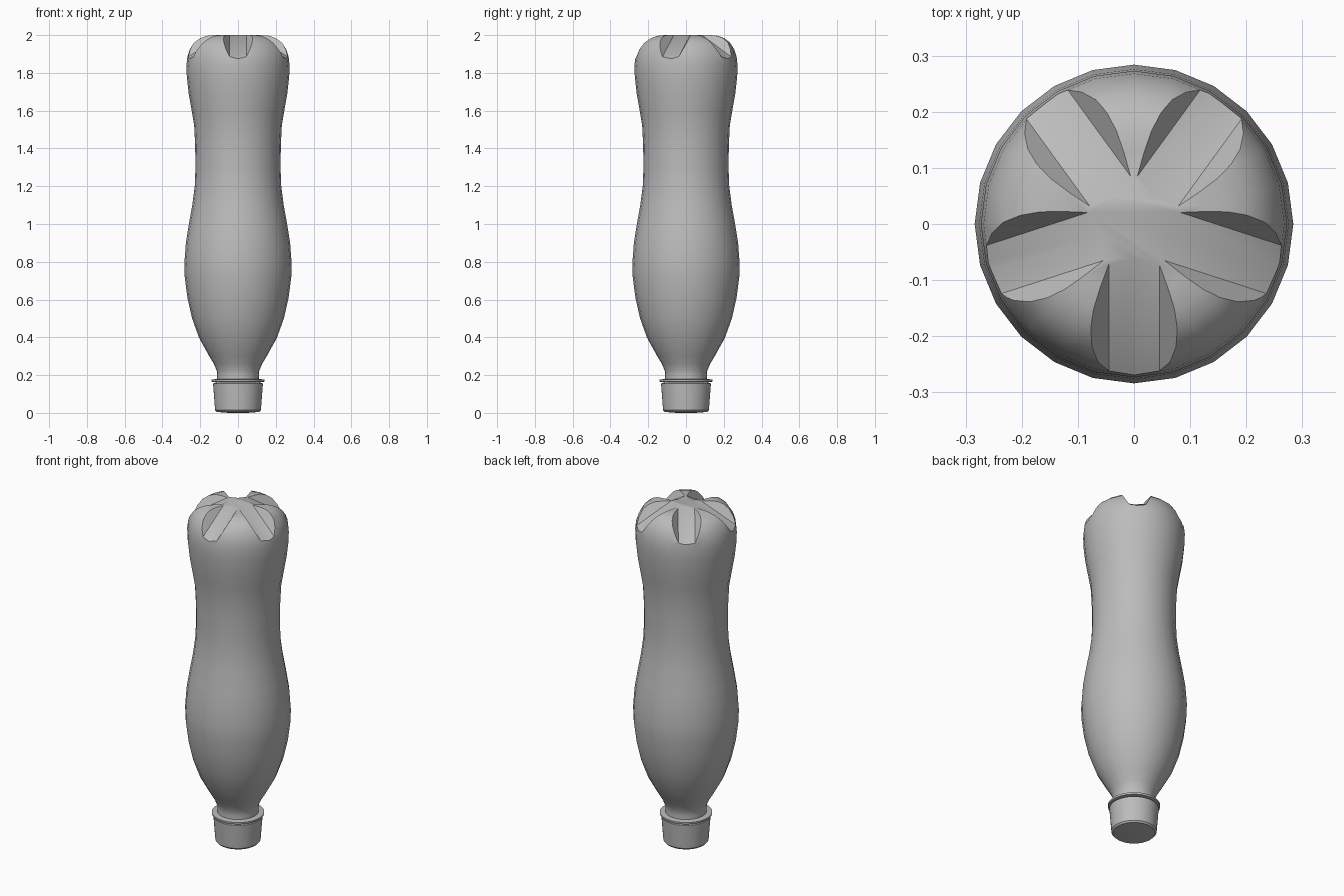
import bpy, bmesh
from math import sin, cos, pi, radians
from mathutils import Vector

if "Cube" in bpy.data.objects:
    bpy.data.objects.remove(bpy.data.objects["Cube"])

grey = bpy.data.materials.new("plain grey")
grey.use_nodes = True
grey.diffuse_color = (0.5, 0.5, 0.5, 1)
grey.node_tree.nodes["Principled BSDF"].inputs["Base Color"].default_value = (0.5, 0.5, 0.5, 1)


def finish(bm, name):
    bmesh.ops.recalc_face_normals(bm, faces=bm.faces)
    mesh = bpy.data.meshes.new(name)
    bm.to_mesh(mesh)
    bm.free()
    mesh.materials.append(grey)
    obj = bpy.data.objects.new(name, mesh)
    bpy.context.collection.objects.link(obj)
    return obj


def select(obj):
    bpy.ops.object.select_all(action='DESELECT')
    obj.select_set(True)
    bpy.context.view_layer.objects.active = obj


def smooth(obj, angle=32):
    select(obj)
    bpy.ops.object.shade_smooth_by_angle(angle=radians(angle))


def lathe(name, profile, sides):
    """Closed solid turned around z from (radius, height) points."""
    bm = bmesh.new()
    rings = [[bm.verts.new((r * cos(2 * pi * i / sides), r * sin(2 * pi * i / sides), z))
              for i in range(sides)] for r, z in profile]
    for a, b in zip(rings, rings[1:]):
        for i in range(sides):
            j = (i + 1) % sides
            bm.faces.new((a[i], a[j], b[j], b[i]))
    bm.faces.new(rings[0])
    bm.faces.new(rings[-1])
    return finish(bm, name)


# Bottle body, standing on its cap
body = lathe("bottle_body", [
    (.112, .17), (.11, .2), (.113, .225), (.128, .26), (.155, .305), (.205, .395),
    (.243, .5), (.268, .61), (.282, .72), (.284, .79), (.276, .9), (.26, 1.0),
    (.242, 1.1), (.229, 1.2), (.225, 1.3), (.227, 1.42), (.232, 1.52), (.245, 1.6),
    (.261, 1.69), (.271, 1.78), (.273, 1.84), (.268, 1.885), (.255, 1.925),
    (.233, 1.96), (.204, 1.983), (.17, 1.996), (.13, 2.0)], 24)

# Five sloping grooves cut into the base
section = [(-.16, .16), (-.045, 0), (0, -.006), (.045, 0), (.16, .16)]
tilt = radians(31)
for k in range(5):
    a = radians(-90 + 72 * k)
    out, side = Vector((cos(a), sin(a), 0)), Vector((-sin(a), cos(a), 0))
    along = out * cos(tilt) - Vector((0, 0, sin(tilt)))
    up = out * sin(tilt) + Vector((0, 0, cos(tilt)))
    start = out * .072 + Vector((0, 0, 2.0))
    bm = bmesh.new()
    ends = [[bm.verts.new(start + along * s + side * t + up * h) for t, h in section]
            for s in (-.1, .5)]
    n = len(section)
    for i in range(n):
        j = (i + 1) % n
        bm.faces.new((ends[0][i], ends[0][j], ends[1][j], ends[1][i]))
    for end in ends:
        bm.faces.new(end)
    cutter = finish(bm, "groove_cutter")
    cutter.hide_render = True
    select(body)
    mod = body.modifiers.new("groove", 'BOOLEAN')
    mod.operation, mod.solver, mod.object = 'DIFFERENCE', 'EXACT', cutter
    bpy.ops.object.modifier_apply(modifier=mod.name)
    bpy.data.objects.remove(cutter)
smooth(body)

# Neck flange
smooth(lathe("neck_flange", [(.11, .163), (.139, .165), (.14, .176), (.112, .18)], 48))

# Screw cap, slightly tapered
smooth(lathe("screw_cap", [(.05, 0), (.113, .005), (.121, .014), (.124, .05),
                           (.132, .155), (.112, .164)], 48))
